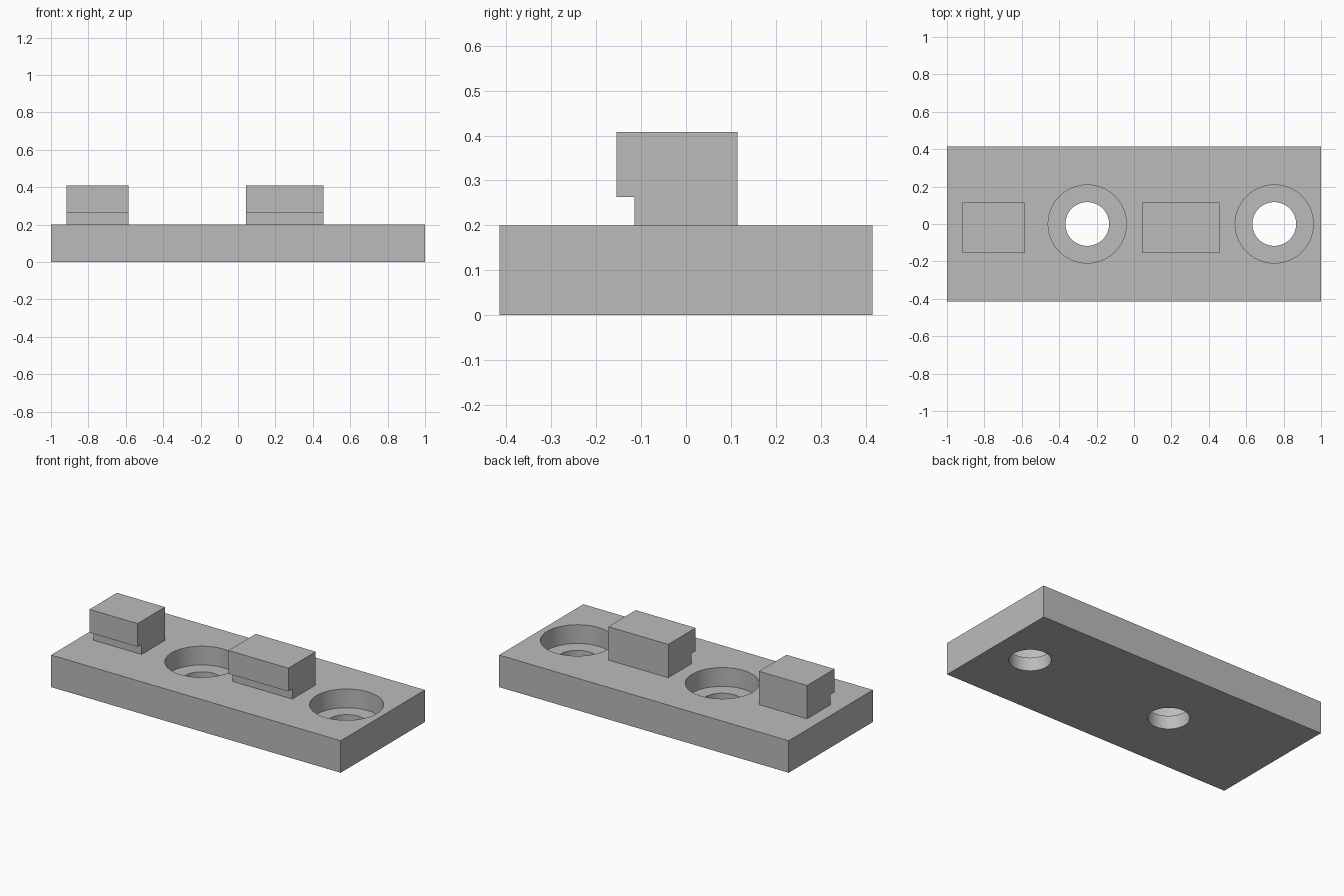
import bpy, bmesh, math

if "Cube" in bpy.data.objects:
    bpy.data.objects.remove(bpy.data.objects["Cube"])

LENGTH, HALF_W, PLATE_H = 2.0, 0.415, 0.2

grey = bpy.data.materials.new("plain grey")
grey.diffuse_color = (0.5, 0.5, 0.5, 1)
grey.use_nodes = True
grey.node_tree.nodes["Principled BSDF"].inputs["Base Color"].default_value = grey.diffuse_color


def extrude_x(name, profile, x0, x1):
    """Prism with a (y, z) profile running from x0 to x1."""
    bm = bmesh.new()
    face = bm.faces.new([bm.verts.new((x0, y, z)) for y, z in profile])
    ext = bmesh.ops.extrude_face_region(bm, geom=[face])
    verts = [g for g in ext["geom"] if isinstance(g, bmesh.types.BMVert)]
    bmesh.ops.translate(bm, verts=verts, vec=(x1 - x0, 0, 0))
    bmesh.ops.recalc_face_normals(bm, faces=bm.faces)
    mesh = bpy.data.meshes.new(name)
    bm.to_mesh(mesh)
    bm.free()
    mesh.materials.append(grey)
    obj = bpy.data.objects.new(name, mesh)
    bpy.context.collection.objects.link(obj)
    return obj


def cut_cylinder(target, x, radius, z0, z1):
    """Bore a vertical round hole and discard the cutter."""
    bpy.ops.mesh.primitive_cylinder_add(vertices=64, radius=radius, depth=z1 - z0,
                                        location=(x, 0, (z0 + z1) / 2))
    cutter = bpy.context.object
    cutter.hide_render = True
    cutter.data.materials.append(grey)
    mod = target.modifiers.new("bore", 'BOOLEAN')
    mod.operation, mod.solver, mod.object = 'DIFFERENCE', 'EXACT', cutter
    bpy.context.view_layer.objects.active = target
    bpy.ops.object.modifier_apply(modifier=mod.name)
    bpy.data.objects.remove(cutter, do_unlink=True)


# Base plate with two counterbored screw holes
plate = extrude_x("base_plate", [(-HALF_W, 0), (HALF_W, 0), (HALF_W, PLATE_H), (-HALF_W, PLATE_H)],
                  -LENGTH / 2, LENGTH / 2)
for x in (-0.25, 0.75):
    cut_cylinder(plate, x, 0.209, 0.083, 0.3)
    cut_cylinder(plate, x, 0.117, -0.1, 0.15)
bpy.ops.object.select_all(action='DESELECT')
plate.select_set(True)
bpy.context.view_layer.objects.active = plate
bpy.ops.object.shade_smooth_by_angle(angle=math.radians(30))

# Hooked blocks with a lip overhanging the front
hook = [(-0.115, PLATE_H), (0.115, PLATE_H), (0.115, 0.408),
        (-0.155, 0.408), (-0.155, 0.263), (-0.115, 0.263)]
extrude_x("short_hook", hook, -0.917, -0.585)
extrude_x("long_hook", hook, 0.042, 0.456)
